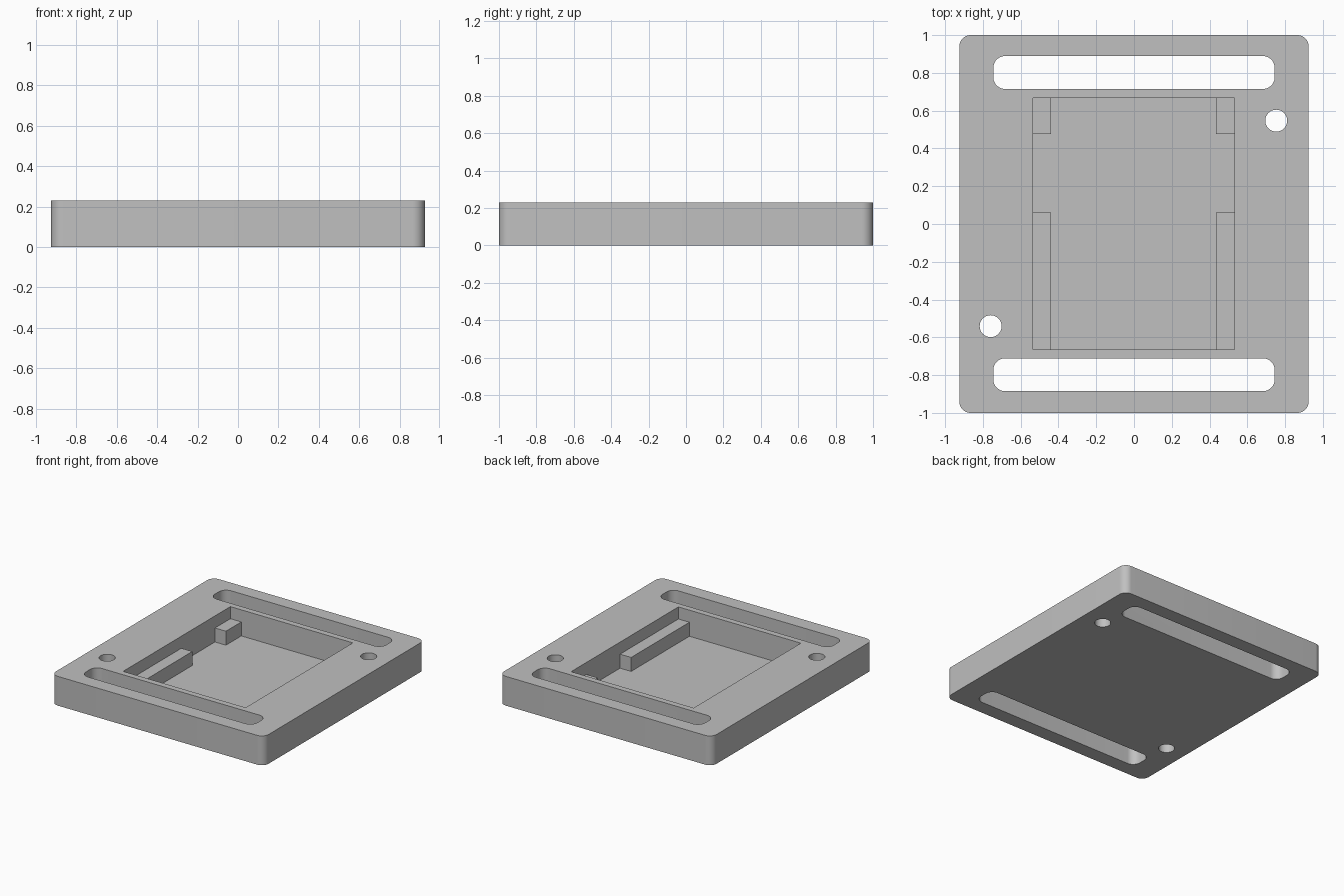
import bpy
import bmesh
from math import cos, sin, pi, radians

if "Cube" in bpy.data.objects:
    bpy.data.objects.remove(bpy.data.objects["Cube"], do_unlink=True)

grey = bpy.data.materials.new("plain grey")
grey.use_nodes = True
colour = (0.53, 0.53, 0.53, 1)
grey.diffuse_color = colour
grey.node_tree.nodes["Principled BSDF"].inputs["Base Color"].default_value = colour

HEIGHT = 0.23
FLOOR = 0.025
RAIL_TOP = 0.135


def prism(name, x0, x1, y0, y1, z0, z1, radius=0.0, steps=10):
    """Upright prism on a rectangle, with optional rounded corners."""
    corners = [(x1, y1, -1, -1), (x0, y1, 1, -1), (x0, y0, 1, 1), (x1, y0, -1, 1)]
    outline = []
    for i, (x, y, sx, sy) in enumerate(corners):
        if radius == 0:
            outline.append((x, y))
            continue
        cx, cy = x + sx * radius, y + sy * radius
        for k in range(steps + 1):
            a = (i + k / steps) * pi / 2
            outline.append((cx + radius * cos(a), cy + radius * sin(a)))
    bm = bmesh.new()
    base = bm.faces.new([bm.verts.new((x, y, z0)) for x, y in outline])
    top = bmesh.ops.extrude_face_region(bm, geom=[base])
    verts = [v for v in top["geom"] if isinstance(v, bmesh.types.BMVert)]
    bmesh.ops.translate(bm, vec=(0, 0, z1 - z0), verts=verts)
    bmesh.ops.remove_doubles(bm, verts=bm.verts, dist=1e-5)
    bmesh.ops.recalc_face_normals(bm, faces=bm.faces)
    mesh = bpy.data.meshes.new(name)
    bm.to_mesh(mesh)
    bm.free()
    mesh.materials.append(grey)
    obj = bpy.data.objects.new(name, mesh)
    bpy.context.collection.objects.link(obj)
    return obj


def select_only(obj):
    bpy.ops.object.select_all(action="DESELECT")
    obj.select_set(True)
    bpy.context.view_layer.objects.active = obj


def cut(body, cutter):
    cutter.hide_render = True
    mod = body.modifiers.new("cut", "BOOLEAN")
    mod.operation = "DIFFERENCE"
    mod.solver = "EXACT"
    mod.object = cutter
    select_only(body)
    bpy.ops.object.modifier_apply(modifier=mod.name)
    bpy.data.objects.remove(cutter, do_unlink=True)


# Body block with rounded upright edges
body = prism("body", -0.925, 0.925, -1, 1, 0, HEIGHT, 0.06)

# Central pocket
PX0, PX1, PY0, PY1 = -0.534, 0.531, -0.664, 0.668
cut(body, prism("pocket_cutter", PX0, PX1, PY0, PY1, FLOOR, HEIGHT + 0.1))

# Strap slots and screw holes, all the way through
for y0 in (0.715, -0.885):
    cut(body, prism("slot_cutter", -0.745, 0.745, y0, y0 + 0.174, -0.1, HEIGHT + 0.1, 0.063))
R = 0.058
for x, y in ((0.753, 0.547), (-0.759, -0.541)):
    cut(body, prism("hole_cutter", x - R, x + R, y - R, y + R, -0.1, HEIGHT + 0.1, R))

select_only(body)
bpy.ops.object.shade_smooth_by_angle(angle=radians(30))

# Support rails along both pocket sides, sunk slightly into the walls
SINK = 0.01
for side, x0, x1 in (("right", PX0 - SINK, PX0 + 0.095), ("left", PX1 - 0.096, PX1 + SINK)):
    prism(side + "_long_rail", x0, x1, PY0 - SINK, 0.06, FLOOR - SINK, RAIL_TOP)
    prism(side + "_corner_rest", x0, x1, 0.477, PY1 + SINK, FLOOR - SINK, RAIL_TOP)
